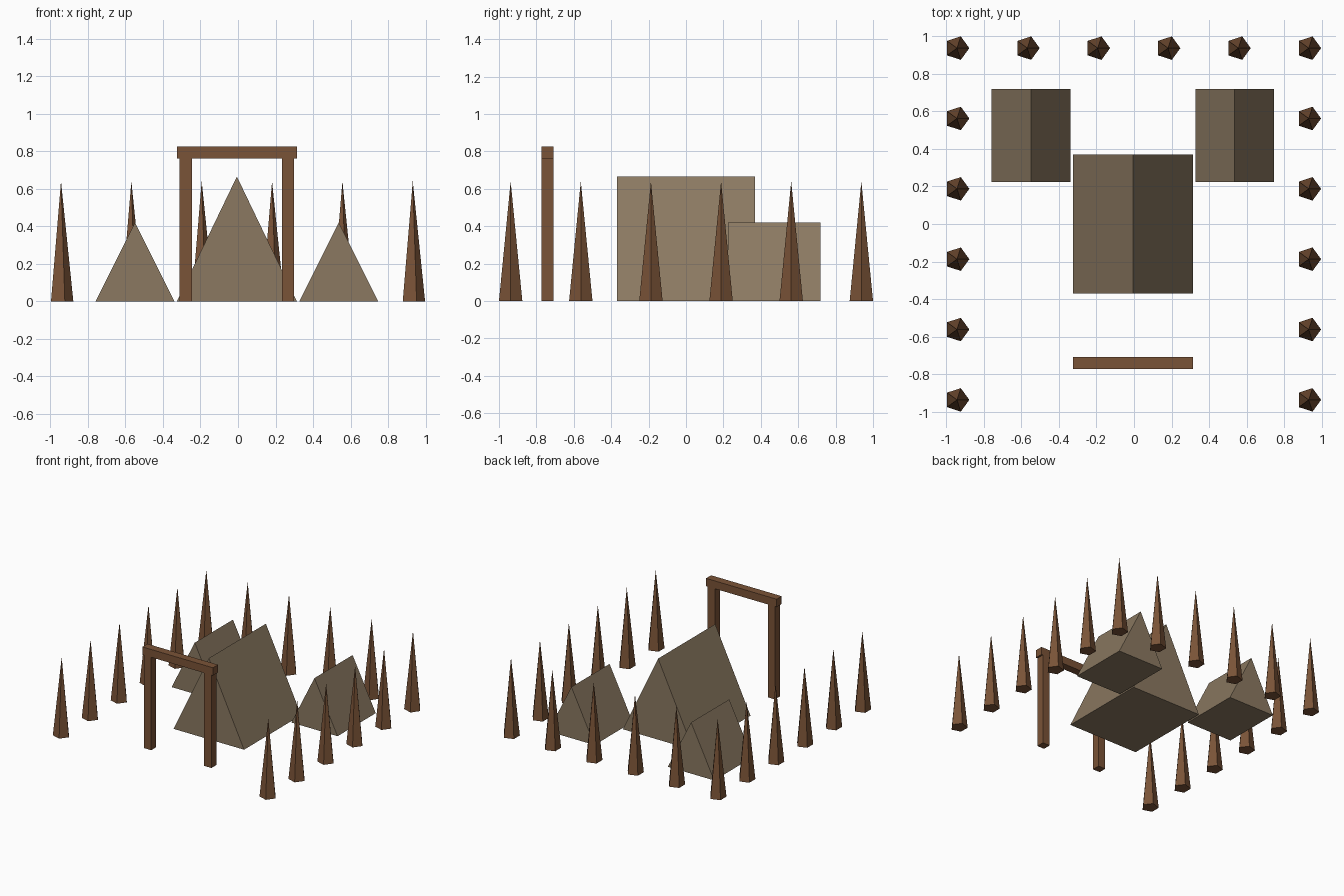
import bpy, bmesh, math

if "Cube" in bpy.data.objects:
    bpy.data.objects.remove(bpy.data.objects["Cube"])


def srgb(r, g, b):
    lin = [c / 255 / 12.92 if c < 11 else ((c / 255 + 0.055) / 1.055) ** 2.4 for c in (r, g, b)]
    return (*lin, 1)


def material(name, colour):
    m = bpy.data.materials.new(name)
    m.diffuse_color = colour
    m.use_nodes = True
    m.node_tree.nodes["Principled BSDF"].inputs["Base Color"].default_value = m.diffuse_color
    return m


canvas = material("tan canvas", srgb(139, 121, 97))
wood = material("brown wood", srgb(122, 83, 55))


def add_object(name, bm, mat):
    bmesh.ops.recalc_face_normals(bm, faces=bm.faces)
    mesh = bpy.data.meshes.new(name)
    bm.to_mesh(mesh)
    bm.free()
    mesh.materials.append(mat)
    bpy.context.collection.objects.link(bpy.data.objects.new(name, mesh))


def extrude_y(name, profile, y0, y1, mat):
    """Extrude an (x, z) outline from y0 to y1."""
    bm = bmesh.new()
    face = bm.faces.new([bm.verts.new((x, y0, z)) for x, z in profile])
    ext = bmesh.ops.extrude_face_region(bm, geom=[face], use_keep_orig=True)
    verts = [g for g in ext["geom"] if isinstance(g, bmesh.types.BMVert)]
    bmesh.ops.translate(bm, verts=verts, vec=(0, y1 - y0, 0))
    add_object(name, bm, mat)


def tent(name, x, y, width, depth, height):
    extrude_y(name, [(x - width / 2, 0), (x + width / 2, 0), (x, height)],
              y - depth / 2, y + depth / 2, canvas)


def box(name, x0, x1, z0, z1):
    extrude_y(name, [(x0, z0), (x1, z0), (x1, z1), (x0, z1)], -0.773, -0.708, wood)


def stake(name, x, y, radius=0.0657, height=0.64):
    """Five-sided pointed stake with one corner towards +x."""
    bm = bmesh.new()
    ring = [bm.verts.new((x + radius * math.cos(a), y + radius * math.sin(a), 0))
            for a in (math.tau * i / 5 for i in range(5))]
    tip = bm.verts.new((x, y, height))
    bm.faces.new(ring)
    for i in range(5):
        bm.faces.new((ring[i], ring[(i + 1) % 5], tip))
    add_object(name, bm, wood)


CX = -0.006  # layout centre; pentagons reach further towards +x

# Tents
tent("main_tent", CX, 0, 0.64, 0.74, 0.665)
for side, s in (("left", -1), ("right", 1)):
    tent(f"{side}_small_tent", CX + s * 0.543, 0.471, 0.42, 0.495, 0.42)
    # Gate posts
    px = CX + s * 0.273
    box(f"{side}_gate_post", px - 0.0325, px + 0.0325, 0, 0.762)
box("gate_beam", CX - 0.32, CX + 0.32, 0.762, 0.826)

# Palisade on the left, right and back sides
steps = [-0.9375 + 0.375 * i for i in range(6)]
for i, t in enumerate(steps):
    stake(f"left_stake_{i + 1}", CX + steps[0], t)
    stake(f"right_stake_{i + 1}", CX + steps[-1], t)
    if 0 < i < 5:
        stake(f"back_stake_{i}", CX + t, steps[-1])
